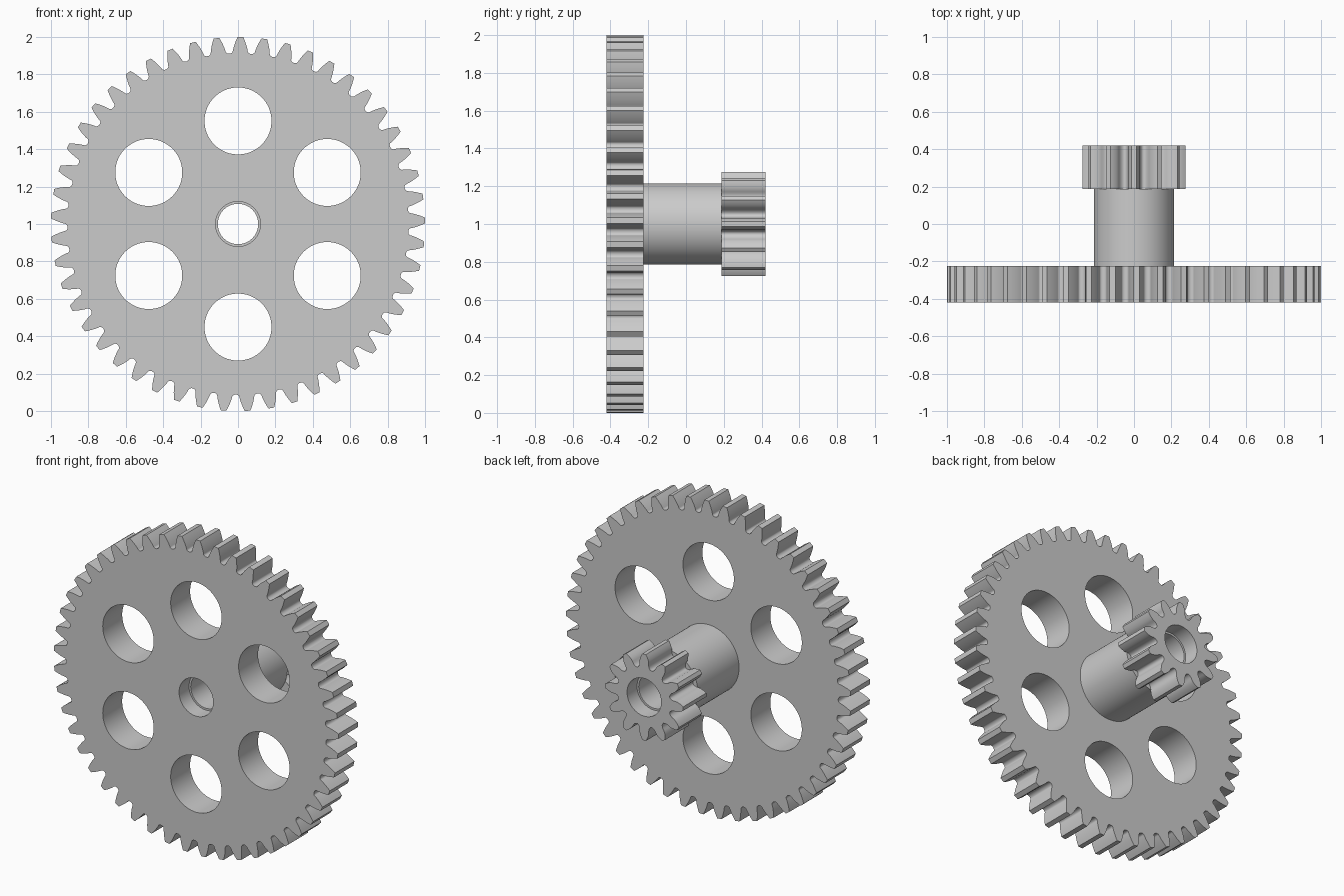
import bpy, bmesh, math
from math import sin, cos, pi

if "Cube" in bpy.data.objects:
    bpy.data.objects.remove(bpy.data.objects["Cube"])

MODULE = 2 / 51          # tooth size shared by both gears
CENTRE_Z = 1.0

grey = bpy.data.materials.new("plain grey")
grey.diffuse_color = (0.6, 0.6, 0.6, 1)
grey.use_nodes = True
grey.node_tree.nodes["Principled BSDF"].inputs["Base Color"].default_value = grey.diffuse_color


def circle(r, n=96, cx=0, cz=0):
    return [(cx + r * sin(2 * pi * i / n), cz + r * cos(2 * pi * i / n)) for i in range(n)]


def gear_outline(teeth, turn):
    """Involute teeth with rounded valleys, as (x, z) points."""
    pitch = MODULE * teeth / 2
    outer, root = pitch + MODULE, pitch - 1.25 * MODULE
    base = pitch * cos(math.radians(20))
    start = max(base, root + 0.35 * MODULE)
    inv = lambda a: math.tan(a) - a
    half = lambda r: pi / (2 * teeth) + inv(math.radians(20)) - inv(math.acos(min(1, base / r)))
    flank = [(half(r), r) for r in (start + (outer - start) * i / 6 for i in range(7))]
    gap = pi / teeth - flank[0][0]
    valley = [(pi / teeth - gap * cos(t), start - (start - root) * sin(t))
              for t in (pi * i / 10 for i in range(1, 10))]
    tooth = [(-a, r) for a, r in flank] + flank[::-1] + valley
    return [(r * sin(a + turn + 2 * pi * k / teeth), r * cos(a + turn + 2 * pi * k / teeth))
            for k in range(teeth) for a, r in tooth]


def finish(name, bm):
    bmesh.ops.recalc_face_normals(bm, faces=bm.faces)
    mesh = bpy.data.meshes.new(name)
    bm.to_mesh(mesh)
    bm.free()
    mesh.materials.append(grey)
    ob = bpy.data.objects.new(name, mesh)
    ob.location.z = CENTRE_Z
    bpy.context.collection.objects.link(ob)
    return ob


def loft(name, rings):
    """Closed solid through (y, outline) rings along the axle."""
    bm = bmesh.new()
    loops = [[bm.verts.new((x, y, z)) for x, z in pts] for y, pts in rings]
    n = len(loops[0])
    for a, b in zip(loops, loops[1:]):
        for i in range(n):
            bm.faces.new((a[i], a[(i + 1) % n], b[(i + 1) % n], b[i]))
    bm.faces.new(loops[0])
    bm.faces.new(loops[-1][::-1])
    return finish(name, bm)


def activate(ob):
    bpy.ops.object.select_all(action='DESELECT')
    ob.select_set(True)
    bpy.context.view_layer.objects.active = ob


def cut(ob, cutter):
    mod = ob.modifiers.new("cut", 'BOOLEAN')
    mod.operation, mod.solver, mod.object = 'DIFFERENCE', 'EXACT', cutter
    activate(ob)
    bpy.ops.object.modifier_apply(modifier=mod.name)


# Main parts along the axle
wheel = loft("large_gear", [(y, gear_outline(49, 0.013)) for y in (-0.42, -0.225)])
hub = loft("hub", [(y, circle(0.215)) for y in (-0.225, 0.188)])
pinion = loft("small_gear", [(y, gear_outline(12, 0)) for y in (0.188, 0.42)])

# Bore, slightly wider at both ends
bore = loft("bore_cutter", [(y, circle(r)) for y, r in (
    (-0.5, 0.12), (-0.32, 0.12), (-0.32, 0.108), (0.32, 0.108), (0.32, 0.12), (0.5, 0.12))])
cutters = [bore]
for part in (wheel, hub, pinion):
    cut(part, bore)

# Six round openings in the large gear
for k in range(6):
    a = k * pi / 3
    hole = circle(0.179, 96, 0.551 * sin(a), 0.551 * cos(a))
    cutters.append(loft("hole_cutter", [(-0.6, hole), (-0.1, hole)]))
    cut(wheel, cutters[-1])

for c in cutters:
    bpy.data.objects.remove(c)
for part in (wheel, hub, pinion):
    activate(part)
    bpy.ops.object.shade_smooth_by_angle(angle=math.radians(30))
